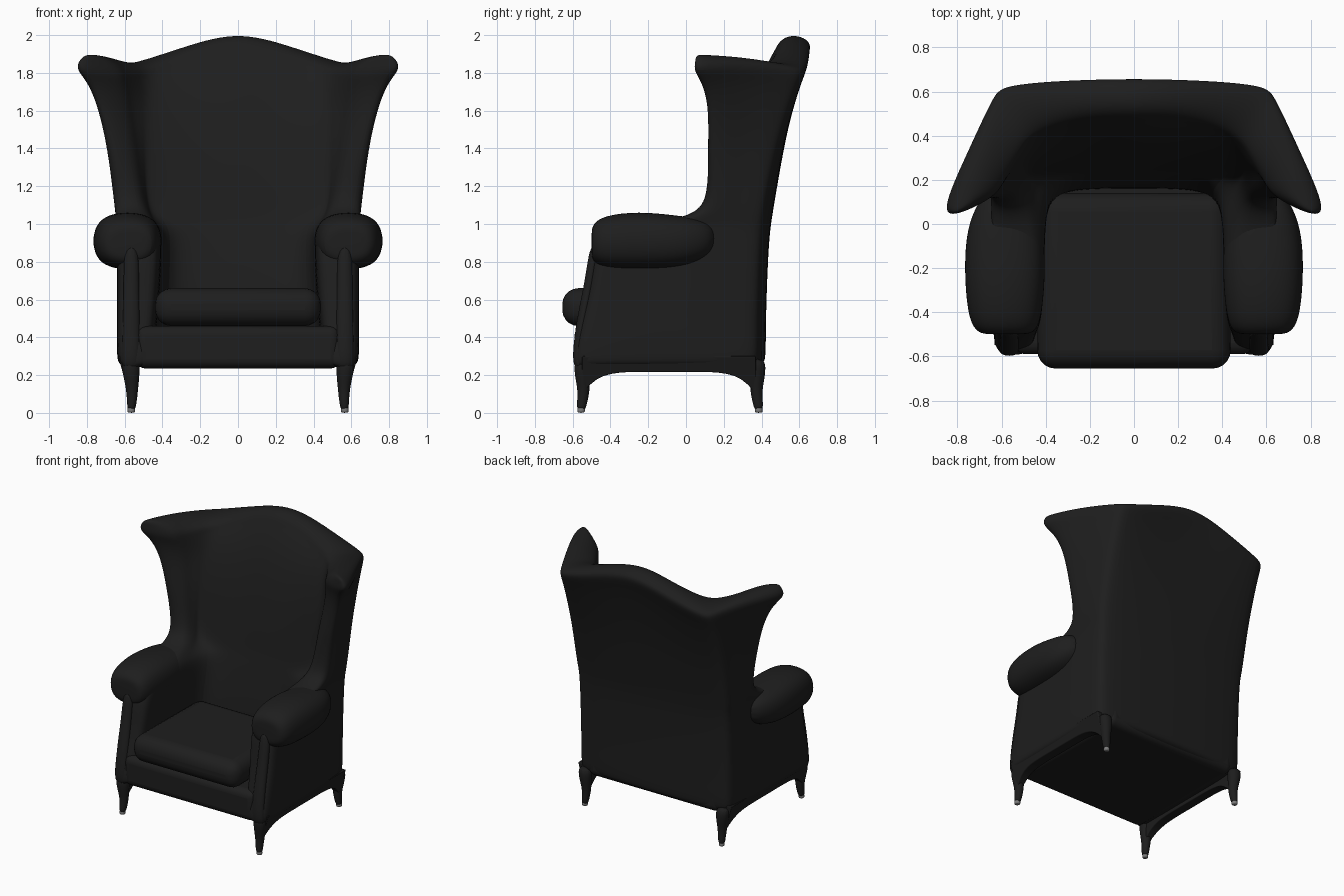
import bpy, bmesh, math
from mathutils import Vector

if "Cube" in bpy.data.objects:
    bpy.data.objects.remove(bpy.data.objects["Cube"], do_unlink=True)


def material(name, value):
    m = bpy.data.materials.new(name)
    m.use_nodes = True
    colour = (value, value, value, 1)
    m.diffuse_color = colour
    m.node_tree.nodes["Principled BSDF"].inputs["Base Color"].default_value = colour
    return m


LEATHER = material("black leather", 0.013)
WOOD = material("black wood", 0.012)
METAL = material("grey metal", 0.2)


def finish(name, bm, mat, mirror=True, levels=0, bevel=0):
    """Turn a bmesh into a smooth object, mirrored to both sides if asked."""
    bmesh.ops.recalc_face_normals(bm, faces=bm.faces)
    mesh = bpy.data.meshes.new(name)
    bm.to_mesh(mesh)
    bm.free()
    ob = bpy.data.objects.new(name, mesh)
    bpy.context.collection.objects.link(ob)
    mesh.materials.append(mat)
    if bevel:
        mod = ob.modifiers.new("Round", "BEVEL")
        mod.width, mod.segments = bevel, 5
    if mirror:
        mod = ob.modifiers.new("Mirror", "MIRROR")
        mod.use_clip = True
    if levels:
        mod = ob.modifiers.new("Smooth", "SUBSURF")
        mod.levels = mod.render_levels = levels
    bpy.ops.object.select_all(action="DESELECT")
    ob.select_set(True)
    bpy.context.view_layer.objects.active = ob
    bpy.ops.object.shade_smooth_by_angle(angle=math.radians(50))
    return ob


def loft(bm, rings, close):
    for low, high in zip(rings, rings[1:]):
        n = len(low)
        for i in range(n if close else n - 1):
            j = (i + 1) % n
            bm.faces.new((low[i], low[j], high[j], high[i]))


def tube(name, stations, mat, along_y=False, sides=12, power=1.0):
    """Loft of oval rings: (centre, half width, half depth)."""
    bm = bmesh.new()
    rings = []
    for centre, a, b in stations:
        ring = []
        for k in range(sides):
            t = math.tau * k / sides
            c, s = math.cos(t), math.sin(t)
            u = a * math.copysign(abs(c) ** power, c)
            v = b * math.copysign(abs(s) ** power, s)
            ring.append(bm.verts.new(Vector(centre) + Vector((u, 0, v) if along_y else (u, v, 0))))
        rings.append(ring)
    loft(bm, rings, True)
    bm.faces.new(rings[0])
    bm.faces.new(rings[-1])
    return finish(name, bm, mat, levels=2)


def box(name, half, bottom, top, front, back, bevel, mat, taper=1.0):
    bm = bmesh.new()
    bmesh.ops.create_cube(bm, size=2)
    for v in bm.verts:
        wide = half * (taper if v.co.y > 0 else 1)
        v.co = (v.co.x * wide, back if v.co.y > 0 else front, top if v.co.z > 0 else bottom)
    return finish(name, bm, mat, mirror=False, bevel=bevel)


# Padded shell: back, wings and arm panels in one horseshoe-section loft
def crest(x):
    bump = 0.5 + 0.5 * math.cos(math.pi * min(x / 0.58, 1))
    return 1.838 + 0.172 * bump + 0.05 * min(max((x - 0.6) / 0.12, 0), 1)


def section(yb, xb, xf, yf, xi, yi, w):
    d = 0.1 * w
    corner, front = Vector((xb, yb - 0.08)), Vector((xf, yf + 0.06))
    lip = Vector((xi, yf + d + 0.06))
    inner = Vector(((0.96 - 0.19 * w) * xi, yi - 0.02 - 0.05 * w))
    return [Vector((0, yb)), Vector((xb / 2, yb - 0.008)), Vector((0.94 * xb, yb - 0.03)),
            corner, corner.lerp(front, 0.5), front,
            Vector((xf - 0.03, yf)),
            Vector((xi + 0.03, yf + d)), lip, lip.lerp(inner, 0.5), inner,
            Vector((0.4 * xi, yi)), Vector((0, yi))]


# height, back, corner width, wing width, wing front, inner width, inner back
LEVELS = [
    (.24, .41, .62, .63, -.59, .45, .16),
    (.29, .425, .635, .645, -.6, .45, .16),
    (.45, .425, .635, .645, -.57, .44, .16),
    (.65, .43, .635, .645, -.515, .42, .17),
    (.88, .44, .635, .645, -.49, .41, .21),
    (.98, .45, .635, .645, -.4, .42, .23),
    (1.03, .457, .635, .65, .04, .47, .24),
    (1.14, .475, .64, .665, .115, .5, .255),
    (1.4, .525, .64, .7, .1, .53, .3),
    (1.62, .587, .64, .755, .1, .56, .365),
    (1.75, .63, .64, .815, .06, .58, .43),
    (1.81, .655, .64, .875, .015, .6, .47),
    (1.86, .665, .635, .86, .025, .6, .495),
]
bm = bmesh.new()
rings = []
for n, (z, *shape) in enumerate(LEVELS + [(1.893, *LEVELS[-1][1:])]):
    w = min(max((z - 1.2) / 0.6, 0), 1)
    pts = section(*shape, w)
    if n == len(LEVELS):
        pts = [p.lerp(q, 0.3) for p, q in zip(pts, reversed(pts))]
        pts[0].x = pts[-1].x = 0
    rings.append([bm.verts.new((p.x, p.y, z + w * (crest(p.x) - 1.88))) for p in pts])
loft(bm, rings, False)
for ring in (rings[0], rings[-1]):
    for i in range(5):
        bm.faces.new((ring[i], ring[i + 1], ring[11 - i], ring[12 - i]))
    bm.faces.new(ring[5:8])
finish("padded_shell", bm, LEATHER, levels=3)

# Rolled arm pads
tube("arm_pads", [
    ((.58, -.5, .9), .08, .06),
    ((.58, -.495, .9), .13, .1),
    ((.585, -.44, .905), .17, .145),
    ((.585, -.25, .913), .19, .16),
    ((.585, -.05, .905), .185, .145),
    ((.58, .08, .915), .145, .118),
    ((.57, .16, .925), .09, .06),
], LEATHER, along_y=True, power=0.8)

# Narrow facing posts at the front of the arms
tube("arm_posts", [
    ((.565, -.56, .23), .05, .03),
    ((.565, -.575, .3), .05, .03),
    ((.565, -.55, .5), .045, .03),
    ((.565, -.505, .7), .042, .03),
    ((.565, -.48, .9), .04, .03),
], LEATHER)

# Seat
box("seat_base", .54, .235, .46, -.59, .4, .05, LEATHER)
box("seat_cushion", .44, .46, .66, -.655, .14, .085, LEATHER, taper=.97)

# Arched side rails, flaring outwards from the legs to the panels
bm = bmesh.new()
top, low = [], []
for k in range(25):
    t = k / 24
    top.append((-.55 + .92 * t, .3))
    low.append((-.55 + .92 * t, .217 - .12 * abs(2 * t - 1) ** 6))
sides = [[bm.verts.new((x + flare * (z - .1), y, z)) for y, z in top + low[::-1]]
         for x, flare in ((.54, 0), (.58, .27))]
loft(bm, sides, True)
for side in sides:
    bm.faces.new(side)
finish("side_rails", bm, WOOD, bevel=.006)

# Curved legs with small metal glides
for name, y, way in (("front_legs", -.555, -1), ("back_legs", .385, 1)):
    tube(name, [
        ((.57, y - way * .01, .29), .055, .05),
        ((.565, y - way * .005, .2), .045, .042),
        ((.56, y - way * .015, .12), .032, .033),
        ((.562, y - way * .004, .05), .026, .028),
        ((.565, y, .012), .02, .022),
    ], WOOD)
    tube(name + "_glides", [
        ((.565, y, .035), .02, .02),
        ((.565, y, .012), .022, .022),
        ((.565, y, 0), .019, .019),
    ], METAL)
